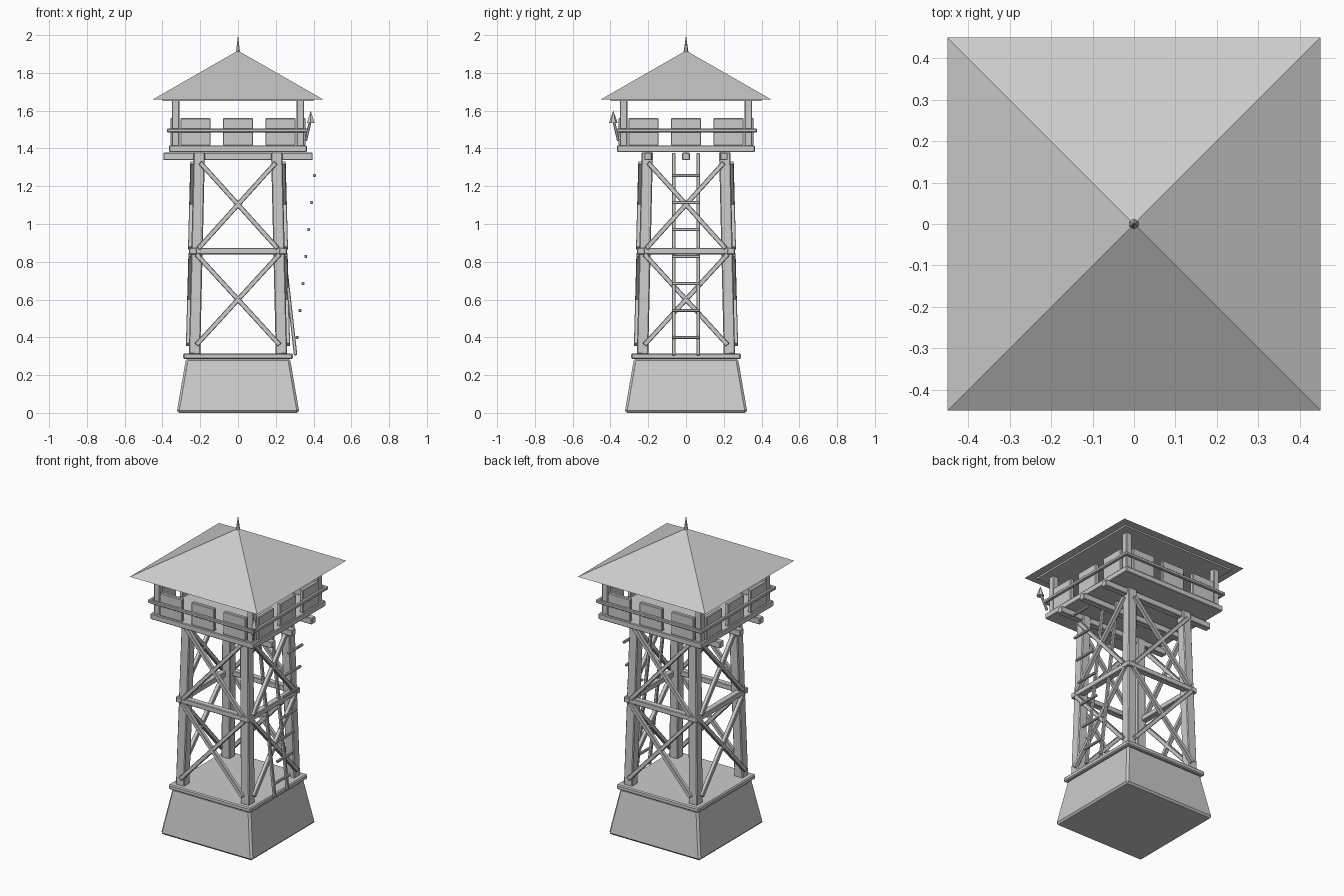
import bpy, bmesh
from math import pi
from mathutils import Vector, Matrix

if "Cube" in bpy.data.objects:
    bpy.data.objects.remove(bpy.data.objects["Cube"])


def add_mesh(name, bm, bevel=0):
    bmesh.ops.recalc_face_normals(bm, faces=bm.faces)
    me = bpy.data.meshes.new(name)
    bm.to_mesh(me)
    bm.free()
    ob = bpy.data.objects.new(name, me)
    bpy.context.collection.objects.link(ob)
    if bevel:
        mod = ob.modifiers.new("edge_bevel", 'BEVEL')
        mod.width = bevel
        mod.segments = 1
    return ob


def box(name, center, size, bevel=0.004):
    bm = bmesh.new()
    m = Matrix.Translation(center) @ Matrix.Diagonal((*size, 1))
    bmesh.ops.create_cube(bm, size=1, matrix=m)
    return add_mesh(name, bm, bevel)


def beam(name, a, b, w, bevel=0.003):
    # square timber between two points, kept upright
    a, b = Vector(a), Vector(b)
    d = (b - a).normalized()
    ref = Vector((1, 0, 0)) if abs(d.x) < 0.5 else Vector((0, 1, 0))
    u = (ref - d * ref.dot(d)).normalized()
    v = d.cross(u)
    rot = Matrix((u, v, d)).transposed().to_4x4()
    bm = bmesh.new()
    m = Matrix.Translation((a + b) / 2) @ rot @ Matrix.Diagonal((w, w, (b - a).length, 1))
    bmesh.ops.create_cube(bm, size=1, matrix=m)
    return add_mesh(name, bm, bevel)


def cone(name, z0, z1, r0, r1, sides, xy=(0, 0), turn=0, bevel=0):
    bm = bmesh.new()
    m = Matrix.Translation((*xy, (z0 + z1) / 2)) @ Matrix.Rotation(turn, 4, 'Z')
    bmesh.ops.create_cone(bm, cap_ends=True, segments=sides, radius1=r0,
                          radius2=r1, depth=z1 - z0, matrix=m)
    return add_mesh(name, bm, bevel)


R2 = 2 ** 0.5

# Tapered stone base and its cap
cone("base", 0, 0.29, 0.325 * R2, 0.275 * R2, 4, turn=pi / 4, bevel=0.012)
box("base_cap", (0, 0, 0.3), (0.58, 0.58, 0.03), 0.006)

# Leaning legs and roof posts
for sx in (-1, 1):
    for sy in (-1, 1):
        beam("leg", (sx * 0.23, sy * 0.23, 0.31), (sx * 0.205, sy * 0.205, 1.38), 0.06, 0.005)
        box("roof_post", (sx * 0.33, sy * 0.33, 1.535), (0.04, 0.04, 0.25))

# Four sides: cross braces, girt, railing and shield panels
for i in range(4):
    rot = Matrix.Rotation(i * pi / 2, 4, 'Z')
    parts = []
    for s in (-1, 1):
        parts.append(beam("lower_brace", (-0.22 * s, -0.263, 0.36), (0.22 * s, -0.25, 0.84), 0.025))
        parts.append(beam("upper_brace", (-0.21 * s, -0.252, 0.87), (0.20 * s, -0.24, 1.325), 0.025))
    parts.append(box("girt", (0, -0.238, 0.856), (0.52, 0.04, 0.034)))
    parts.append(box("rail", (0, -0.367, 1.495), (0.75, 0.02, 0.02)))
    for x in (-0.225, 0, 0.225):
        parts.append(box("panel", (x, -0.345, 1.488), (0.16, 0.025, 0.145)))
    for p in parts:
        p.data.transform(rot)

# Joists and platform deck
for y in (-0.2, 0, 0.2):
    box("joist", (0, y, 1.358), (0.79, 0.04, 0.04))
box("deck", (0, 0, 1.398), (0.73, 0.73, 0.036))

# Roof with underside frame and finial
box("roof_frame", (0, 0, 1.657), (0.8, 0.8, 0.014), 0)
cone("roof", 1.66, 1.918, 0.45 * R2, 0, 4, turn=pi / 4)
cone("finial", 1.9, 2.0, 0.014, 0, 6)

# Ladder: inward-leaning stiles, rungs stepping outward
for s in (-1, 1):
    beam("ladder_stile", (0.305, s * 0.065, 0.305), (0.185, s * 0.065, 1.375), 0.018)
for i in range(7):
    box("ladder_rung", (0.313 + i * 0.0153, 0, 0.4 + i * 0.1427), (0.015, 0.15, 0.015), 0.003)

# Torch on the front right corner
beam("torch_handle", (0.358, -0.358, 1.44), (0.383, -0.383, 1.545), 0.014)
cone("torch_flame", 1.535, 1.6, 0.023, 0, 6, xy=(0.385, -0.385))
